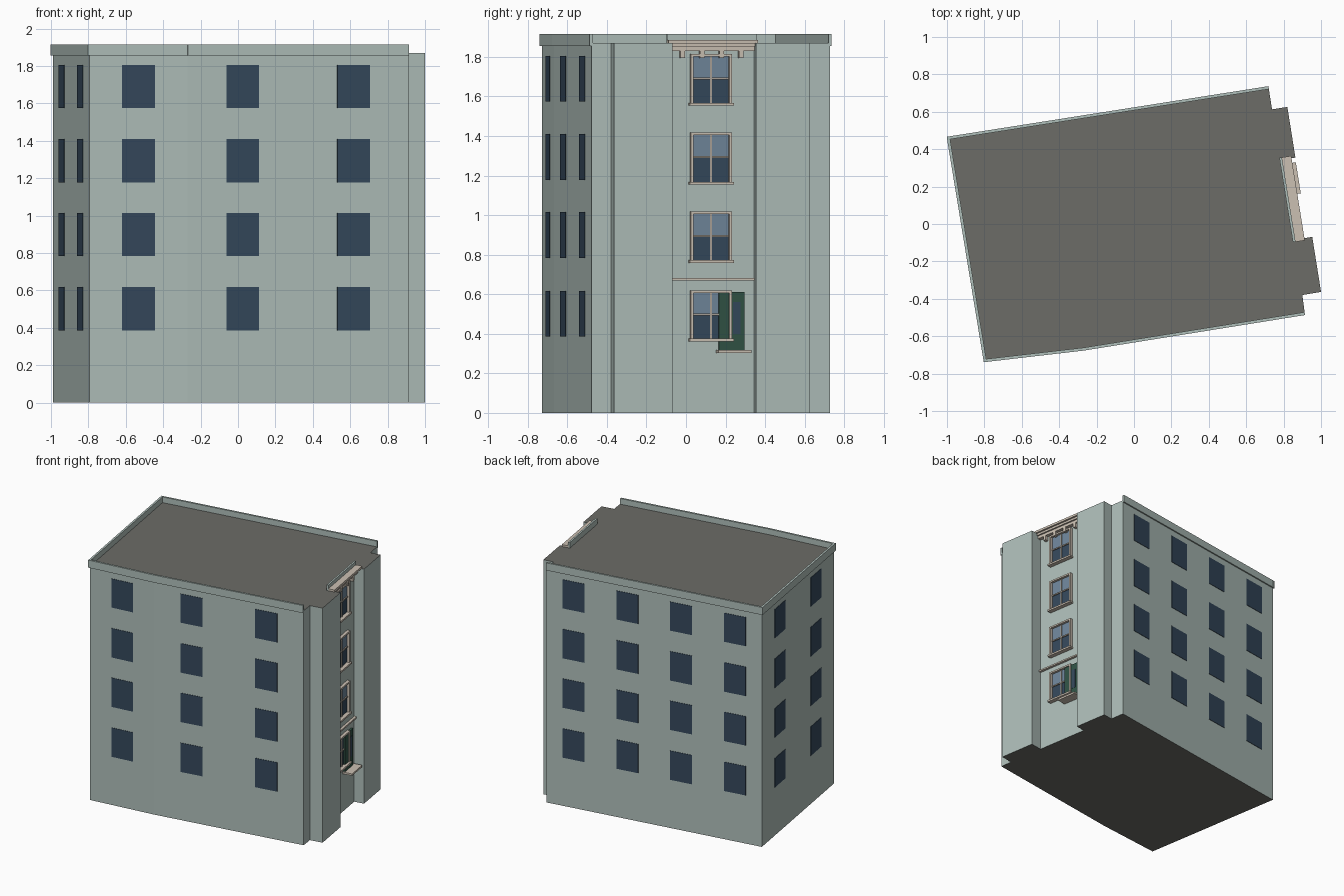
import bpy, bmesh
from mathutils import Vector

if "Cube" in bpy.data.objects:
    bpy.data.objects.remove(bpy.data.objects["Cube"])


def mat(name, c):
    m = bpy.data.materials.new(name)
    m.diffuse_color = (*c, 1)
    m.use_nodes = True
    m.node_tree.nodes["Principled BSDF"].inputs["Base Color"].default_value = m.diffuse_color
    return m


WALL = mat("wall_paint", (0.43, 0.52, 0.49))
ROOF = mat("roof_grey", (0.15, 0.15, 0.135))
GLASS = mat("dark_glass", (0.035, 0.065, 0.105))
PALE = mat("pale_glass", (0.16, 0.24, 0.33))
TRIM = mat("stone_trim", (0.60, 0.53, 0.45))
SASH = mat("sash_paint", (0.40, 0.36, 0.31))
GREEN = mat("door_green", (0.03, 0.085, 0.06))

parts = {}  # name -> (bmesh, material)


def box(name, m, wall, s, d, z):
    """Box in wall coordinates: s along wall, d outward, z up."""
    p, q = wall
    u = (q - p).normalized()
    n = Vector((u.y, -u.x))
    bm = parts.setdefault(name, (bmesh.new(), m))[0]
    v = []
    for zz in z:
        for ss, dd in ((s[0], d[0]), (s[0], d[1]), (s[1], d[1]), (s[1], d[0])):
            c = p + u * ss + n * dd
            v.append(bm.verts.new((c.x, c.y, zz)))
    for f in ((0, 1, 2, 3), (4, 5, 6, 7), (0, 1, 5, 4), (1, 2, 6, 5), (2, 3, 7, 6), (3, 0, 4, 7)):
        bm.faces.new([v[i] for i in f])


def finish(name, bm, mats):
    bmesh.ops.recalc_face_normals(bm, faces=bm.faces)
    me = bpy.data.meshes.new(name)
    bm.to_mesh(me)
    bm.free()
    for m in mats:
        me.materials.append(m)
    bpy.context.collection.objects.link(bpy.data.objects.new(name, me))


# Footprint, counter-clockwise from front left
foot = [Vector(p) for p in (
    (-0.795, -0.728), (-0.27, -0.667), (0.913, -0.477), (0.90, -0.380), (1.0, -0.363),
    (0.953, -0.069), (0.854, -0.085), (0.785, 0.343), (0.863, 0.355), (0.82, 0.626),
    (0.738, 0.613), (0.72, 0.727), (-0.99, 0.458))]
HEIGHT = 1.87
bm = bmesh.new()
base = bm.faces.new([bm.verts.new((p.x, p.y, 0)) for p in foot])
ext = bmesh.ops.extrude_face_region(bm, geom=[base], use_keep_orig=True)
top = [g for g in ext["geom"] if isinstance(g, bmesh.types.BMVert)]
bmesh.ops.translate(bm, verts=top, vec=(0, 0, HEIGHT))
bm.normal_update()
for f in bm.faces:
    f.material_index = 1 if abs(f.normal.z) > 0.5 else 0
finish("building_body", bm, [WALL, ROOF])

# Plain walls: parapet and flat windows
floors = [(0.385, 0.617), (0.783, 1.015), (1.177, 1.41), (1.575, 1.805)]
plain = {"front_left": (0, 1, 1), "front": (1, 2, 2), "back": (11, 12, 4), "left": (12, 0, 2)}
for label, (a, b, count) in plain.items():
    w = (foot[a], foot[b])
    length = (w[1] - w[0]).length
    e0 = 0.01 if a in (0, 12) else 0
    e1 = 0.01 if b in (0, 12) else 0
    box(label + "_parapet", WALL, w, (-e0, length + e1), (-0.006, 0.01), (1.855, 1.915))
    for i in range(count):
        c = length * (i + 0.5) / count
        for z in floors:
            box(label + "_windows", GLASS, w, (c - 0.088, c + 0.088), (-0.005, 0.003), z)

# Recessed entrance bay
bay = (foot[6], foot[7])
L = (bay[1] - bay[0]).length
C = L / 2 - 0.004
for z0, z1 in [(0.375, 0.62), (0.772, 1.018), (1.168, 1.418), (1.568, 1.815)]:
    mid = (z0 + z1) / 2
    # glass panes
    box("bay_lower_glass", GLASS, bay, (C - 0.093, C + 0.093), (-0.005, 0.004), (z0, mid))
    box("bay_upper_glass", PALE, bay, (C - 0.093, C + 0.093), (-0.005, 0.004), (mid, z1 - 0.01))
    # sash bars
    box("bay_sashes", SASH, bay, (C - 0.005, C + 0.005), (0, 0.011), (z0, z1))
    box("bay_sashes", SASH, bay, (C - 0.09, C + 0.09), (0, 0.012), (mid - 0.005, mid + 0.005))
    # surround and sill
    for k in (-1, 1):
        box("bay_window_trim", TRIM, bay, sorted((C + k * 0.091, C + k * 0.106)), (0, 0.024), (z0, z1))
    box("bay_window_trim", TRIM, bay, (C - 0.106, C + 0.106), (0, 0.024), (z1 - 0.013, z1))
    box("bay_window_sills", TRIM, bay, (C - 0.113, C + 0.113), (0, 0.035), (z0 - 0.014, z0))

# String course
box("string_course", TRIM, bay, (0, L), (0, 0.02), (0.67, 0.682))

# Door with glazed panel and doorstep
box("door", GREEN, bay, (0.252, 0.384), (0, 0.016), (0.318, 0.61))
box("door_glass", GLASS, bay, (0.325, 0.362), (0, 0.018), (0.40, 0.56))
box("doorstep", TRIM, bay, (0.240, 0.408), (0, 0.077), (0.303, 0.318))

# Cornice with brackets and bay parapet
box("cornice_base", TRIM, bay, (0, L), (0, 0.03), (1.83, 1.852))
box("cornice_middle", TRIM, bay, (0, L), (0, 0.043), (1.852, 1.87))
box("cornice_cap", TRIM, bay, (-0.012, L + 0.012), (0, 0.058), (1.868, 1.886))
for i in range(4):
    s = 0.064 + i * 0.1
    box("cornice_brackets", TRIM, bay, (s - 0.011, s + 0.011), (0, 0.03), (1.795, 1.832))
box("bay_parapet", WALL, bay, (-0.012, L + 0.012), (-0.006, 0.008), (1.855, 1.915))

for name, (bm, m) in parts.items():
    finish(name, bm, [m])
